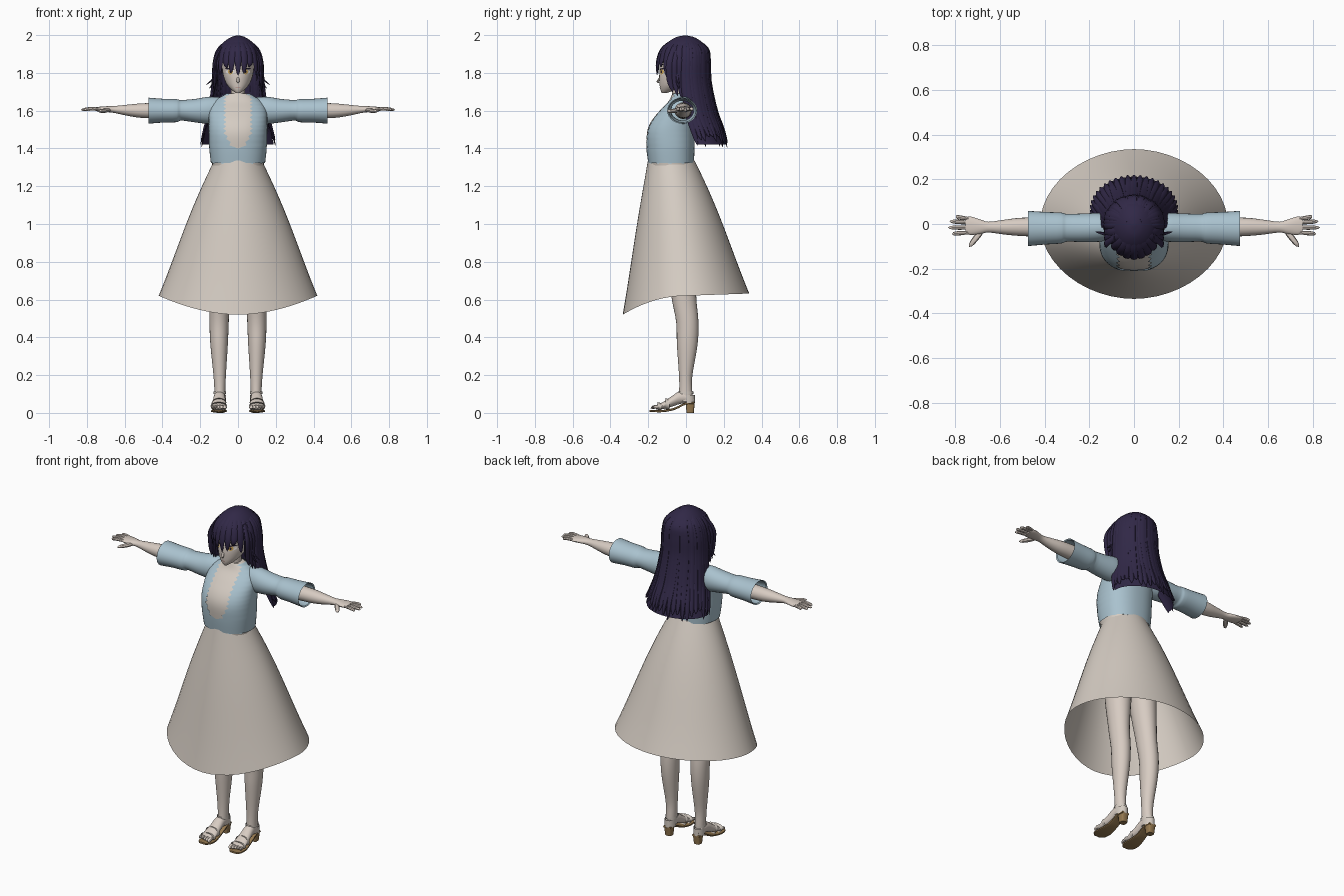
import bpy, bmesh, math, random
from mathutils import Vector

random.seed(4)
if "Cube" in bpy.data.objects:
    bpy.data.objects.remove(bpy.data.objects["Cube"])


def material(name, r, g, b):
    m = bpy.data.materials.new(name)
    m.use_nodes = True
    m.diffuse_color = (r, g, b, 1)
    m.node_tree.nodes["Principled BSDF"].inputs["Base Color"].default_value = (r, g, b, 1)
    return m


SKIN = material("skin", .68, .60, .54)
CREAM = material("cream cloth", .66, .60, .54)
BLUE = material("pale blue cloth", .40, .54, .62)
HAIR = material("dark violet hair", .030, .021, .062)
TAN = material("tan sole", .30, .19, .08)
GOLD = material("gold iris", .65, .40, .10)
WHITE = material("eye white", .80, .77, .74)
DARK = material("dark lash", .02, .014, .03)
ROSE = material("rose lip", .45, .22, .20)


def spline(rows, n=4):
    """Smooth interpolation through tuples of any length."""
    out = []
    for i in range(len(rows) - 1):
        a, b, c, d = (rows[max(0, min(len(rows) - 1, i + k))] for k in (-1, 0, 1, 2))
        for s in range(n):
            t = s / n
            out.append(tuple(q + .5 * t * (r - p + t * (2*p - 5*q + 4*r - w + t * (3*(q - r) + w - p)))
                             for p, q, r, w in zip(a, b, c, d)))
    return out + [tuple(rows[-1])]


def oval(c, u, v, n=24, p=2.0, start=0.0, end=math.tau):
    """Superellipse ring, or an arc of one when start and end are given."""
    full = abs(end - start - math.tau) < 1e-6
    pts = []
    for i in range(n):
        t = start + (end - start) * i / (n if full else n - 1)
        f = lambda s: math.copysign(abs(s) ** (2 / p), s)
        pts.append(Vector(c) + Vector(u) * f(math.sin(t)) + Vector(v) * f(math.cos(t)))
    return pts


def loft(name, rings, mat, closed=True, caps=True):
    bm = bmesh.new()
    vs = [[bm.verts.new(p) for p in r] for r in rings]
    n = len(vs[0])
    for a, b in zip(vs, vs[1:]):
        for i in range(n if closed else n - 1):
            j = (i + 1) % n
            bm.faces.new((a[i], a[j], b[j], b[i]))
    if caps and closed:
        bm.faces.new(vs[0])
        bm.faces.new(vs[-1])
    bmesh.ops.remove_doubles(bm, verts=bm.verts, dist=1e-5)
    bmesh.ops.recalc_face_normals(bm, faces=bm.faces)
    me = bpy.data.meshes.new(name)
    bm.to_mesh(me)
    bm.free()
    me.materials.append(mat)
    ob = bpy.data.objects.new(name, me)
    bpy.context.collection.objects.link(ob)
    return ob


def upright(rows, n=28, p=2.0, grow=0.0):
    """Rings from rows of height, half width, front y, back y."""
    return [oval((0, (f + b) / 2, z), (w + grow, 0, 0), (0, (f - b) / 2 - grow, 0), n, p)
            for z, w, f, b in rows]


def along_x(rows, s, n=20):
    """Rings from rows of x, y, z, half depth, half height."""
    return [oval((s * x, y, z), (0, d, 0), (0, 0, h), n) for x, y, z, d, h in rows]


def lock(name, path, side, width, thick=.010, mat=HAIR, blunt=3):
    """Flattened tapering strand or digit that follows a path."""
    pts = [Vector(p) for p in spline(path)]
    side, rings = Vector(side).normalized(), []
    for i, p in enumerate(pts):
        d = pts[min(i + 1, len(pts) - 1)] - pts[max(i - 1, 0)]
        f = i / (len(pts) - 1)
        k = min(1, .6 + f) * (1 - f ** blunt) + .04
        rings.append(oval(p, side * width * k, side.cross(d).normalized() * thick * k, 8))
    return loft(name, rings, mat)


# Skirt: open bell with a dipped front hem
skirt = []
for r in range(15):
    f = r / 14
    g = f + .07 * math.sin(math.pi * f) * (1 - f)
    ring = oval((0, -.078 * (1 - g), 0), (.127 + .293 * g, 0, 0), (0, .124 + .211 * g, 0), 48, 1.93)
    for p in ring:
        c = p.y / (.124 + .211 * g)
        hem = .62 + (.012 * c if c > 0 else -.1 * c * c)
        p.z = 1.335 + (hem - 1.335) * f
    skirt.append(ring)
loft("skirt", skirt, CREAM, caps=False)

# Bodice and the cropped jacket with ragged edges
torso = [(1.31, .142, -.198, .042), (1.40, .152, -.210, .045), (1.48, .155, -.213, .047),
         (1.54, .155, -.192, .05), (1.60, .152, -.145, .05), (1.65, .125, -.098, .04),
         (1.69, .062, -.078, .015)]
fine = spline(torso, 5)
loft("bodice", upright(fine, 32, 2.3, -.006), CREAM)
shell = []
for i, (z, w, f, b) in enumerate(fine):
    gap = 0
    if z > 1.415:
        gap = min(.078, .045 + (z - 1.415) * .5, w * .85) - (.016 if i % 2 else 0)
    a = math.asin((gap / w) ** 1.15)
    shell.append(oval((0, (f + b) / 2, z), (w, 0, 0), (0, (f - b) / 2, 0), 49, 2.3, a, math.tau - a - 1e-5))
for k, p in enumerate(shell[0]):
    p.z += (.008, .045, .012, .03)[k % 4] if p.y < .0 else .012
loft("jacket", shell, BLUE, closed=False)

# Neck and head
loft("neck", upright([(1.60, .045, -.08, .02), (1.66, .037, -.07, .01), (1.75, .037, -.08, .01)], 16), SKIN)
head = spline([(1.694, .012, -.128, -.10), (1.712, .036, -.136, -.05), (1.74, .060, -.14, .0),
               (1.78, .077, -.142, .05), (1.82, .084, -.139, .08), (1.88, .088, -.137, .09),
               (1.94, .072, -.11, .08), (1.975, .03, -.06, .04)])
loft("head", upright(head), SKIN)
lock("nose", [(0, -.138, 1.775), (0, -.147, 1.76), (0, -.15, 1.752), (0, -.138, 1.746)],
     (1, 0, 0), .009, .006, SKIN)


def face_point(x, z, off):
    _, w, f, b = min(head, key=lambda r: abs(r[0] - z))
    lo = max((r for r in head if r[0] <= z), key=lambda r: r[0])
    hi = min((r for r in head if r[0] > z), key=lambda r: r[0])
    t = (z - lo[0]) / (hi[0] - lo[0])
    _, w, f, b = (p + (q - p) * t for p, q in zip(lo, hi))
    return Vector((x, (f + b) / 2 - (b - f) / 2 * math.sqrt(max(0, 1 - (x / w) ** 2)) - off, z))


def patch(name, x, z, w, h, mat, off, tilt=0.0):
    """Thin oval plate laid on the face."""
    rings = []
    for k in (1, .6, .05):
        ring = oval((x, 0, z), (w * k, 0, tilt * k), (0, 0, h * k), 18)
        rings.append([face_point(p.x, p.z, off) for p in ring])
    loft(name, rings, mat)


for s, label in ((1, "left"), (-1, "right")):
    patch(label + "_eye_white", s * .041, 1.806, .023, .014, WHITE, .001)
    patch(label + "_iris", s * .040, 1.806, .013, .014, GOLD, .002)
    patch(label + "_pupil", s * .040, 1.806, .005, .007, DARK, .003)
    patch(label + "_lash", s * .043, 1.821, .026, .004, DARK, .003, s * .002)
    patch(label + "_brow", s * .042, 1.845, .022, .002, DARK, .002)
patch("mouth", 0, 1.724, .014, .002, ROSE, .001)

# Hair cap
cap = spline([(1.855, .124, -.143, .122), (1.88, .121, -.146, .121), (1.92, .107, -.13, .113),
              (1.96, .079, -.098, .088), (1.988, .04, -.055, .045), (1.998, .006, -.01, .002)])
loft("hair_cap", upright(cap, 36), HAIR)

# Long back hair: a backing sheet covered with strands
fall = [(1.93, .100, .0, .108), (1.86, .124, .0, .119), (1.75, .130, .0, .123), (1.6, .150, .018, .138),
        (1.5, .178, .045, .15), (1.42, .198, .068, .152)]
sheet = [oval((0, c, z), (w - .008, 0, 0), (0, d - .008, 0), 33, 2, -1.62, 1.62)
         for z, w, c, d in spline(fall)]
loft("back_hair_sheet", sheet, HAIR, closed=False)
for i in range(23):
    t = -1.62 + 3.24 * i / 22
    end = random.uniform(-.04, .025) + .025 * abs(math.sin(t))
    path = [(.03 * math.sin(t), .03 * math.cos(t), 1.985)]
    path += [(w * math.sin(t), c + d * math.cos(t), z + (end if z < 1.45 else 0)) for z, w, c, d in fall]
    lock("back_strand", path, (math.cos(t), -math.sin(t), 0), .021, random.uniform(.009, .014), blunt=7)

# Fringe
tips = (1.72, 1.76, 1.79, 1.825, 1.80, 1.785, 1.795, 1.83, 1.785, 1.755, 1.72)
for i, tip in enumerate(tips):
    a = -1.4 + 2.8 * i / 10
    sa, ca = math.sin(a), math.cos(a)
    lock("fringe_strand", [(.02 * sa, -.04 * ca, 1.988), (.092 * sa, -.015 - .105 * ca, 1.935),
                           (.122 * sa, -.015 - .137 * ca, 1.86),
                           (.116 * sa + random.uniform(-.01, .01), -.015 - .138 * ca, tip)],
         (ca, sa, 0), .021, .008, blunt=4)

for s, label in ((1, "left"), (-1, "right")):
    # Side hair and loose wisps
    for k in range(5):
        y = -.085 + .025 * k
        lock(label + "_side_strand", [(s * .085, y * .7, 1.94), (s * .122, y, 1.86), (s * .122, y, 1.76),
                                      (s * (.125 + .005 * k), y + .015, 1.70 - .022 * k)],
             (0, 1, 0), .02, .010, blunt=4)
    for z, out in ((1.735, .172), (1.715, .155)):
        lock(label + "_wisp", [(s * .122, -.05, 1.83), (s * .132, -.045, z + .035), (s * out, -.035, z)],
             (0, 1, 0), .008, .005)

    # Sleeve with a turned-in opening
    sleeve = spline([(.07, -.015, 1.60, .05, .068), (.15, -.015, 1.602, .064, .072), (.22, -.017, 1.60, .064, .063),
                     (.30, -.017, 1.602, .062, .054), (.325, -.018, 1.60, .069, .061),
                     (.40, -.019, 1.60, .073, .063), (.475, -.02, 1.60, .079, .069)], 3)
    sleeve += [(.47, -.02, 1.60, .073, .063), (.36, -.02, 1.60, .06, .052)]
    loft(label + "_sleeve", along_x(sleeve, s, 28), BLUE, caps=False)

    # Forearm, palm and fingers
    arm = [(.34, -.015, 1.60, .046, .044), (.50, -.013, 1.60, .041, .039), (.58, -.014, 1.602, .033, .030),
           (.65, -.014, 1.606, .024, .019), (.69, -.012, 1.608, .033, .016), (.73, -.008, 1.608, .041, .013),
           (.755, -.006, 1.608, .036, .010)]
    loft(label + "_forearm", along_x(spline(arm, 3), s), SKIN)
    for y, tip_x, tip_y in ((-.038, .815, -.044), (-.016, .832, -.016), (.006, .826, .012), (.024, .797, .034)):
        lock(label + "_finger", [(s * .735, y, 1.609), (s * .78, (y + tip_y) / 2, 1.61), (s * tip_x, tip_y, 1.604)],
             (0, 1, 0), .0095, .009, SKIN, 8)
    lock(label + "_thumb", [(s * .675, -.025, 1.605), (s * .705, -.06, 1.60), (s * .738, -.102, 1.596)],
         (1, 1 * s, 0), .013, .011, SKIN, 7)

    # Leg
    leg = spline([(1.10, .078, .075, -.11, .05), (.85, .088, .072, -.11, .05), (.62, .097, .054, -.078, .054),
                  (.48, .10, .051, -.052, .066), (.36, .10, .046, -.048, .061), (.20, .097, .033, -.037, .034),
                  (.12, .096, .029, -.036, .033), (.06, .096, .028, -.04, .036)])
    loft(label + "_leg", [oval((s * x, (f + b) / 2, z), (w, 0, 0), (0, (b - f) / 2, 0))
                          for z, x, w, f, b in leg], SKIN)

    # Foot, toes and sandal
    def across(y, z, w, h, p=2.0):
        return oval((s * (.097 - .03 * min(y, 0)), y, z), (w, 0, 0), (0, 0, h), 20, p)

    foot = spline([(.042, .07, .015, .014), (.02, .077, .027, .027), (-.03, .082, .030, .034),
                   (-.08, .058, .035, .027), (-.13, .036, .041, .017), (-.158, .030, .036, .011)], 3)
    loft(label + "_foot", [across(*r) for r in foot], SKIN)
    for k in range(5):
        x = s * (.070 + .0165 * k)
        reach = .187 - .006 * k
        lock(label + "_toe", [(x, -.14, .032), (x, -.165, .032), (x, -reach, .024)],
             (1, 0, 0), .011 - .001 * k, .009, SKIN, 7)
    sole = spline([(.045, .052, .024, .006), (.0, .050, .028, .006), (-.06, .022, .031, .006),
                   (-.12, .010, .041, .006), (-.17, .010, .040, .006), (-.193, .011, .022, .005)], 3)
    loft(label + "_sole", [across(*r, 5) for r in sole], TAN)
    loft(label + "_heel", [oval((s * .096, y, z), (w, 0, 0), (0, w, 0), 16, 4)
                           for y, z, w in ((.022, 0, .019), (.022, .05, .024))], TAN)
    for y, z, w, h in ((-.098, .046, .040, .029), (-.14, .034, .043, .020)):
        loft(label + "_toe_strap", [across(y + d, z - d * .3, w, h) for d in (-.011, .011)], CREAM, caps=False)
    loft(label + "_heel_cup", [oval((s * .096, .005, z), (.032, 0, 0), (0, .042, 0), 15, 2, -1.6, 1.6)
                               for z in (.052, .095)], CREAM, closed=False)
    loft(label + "_ankle_strap", [oval((s * .096, -.002, z), (.033, 0, 0), (0, .041, 0))
                                  for z in (.100, .112)], CREAM, caps=False)

# Smooth shading with crisp edges
bpy.ops.object.select_all(action="DESELECT")
for ob in bpy.context.scene.objects:
    if ob.type == "MESH":
        ob.select_set(True)
        bpy.context.view_layer.objects.active = ob
bpy.ops.object.shade_smooth_by_angle(angle=math.radians(40))
